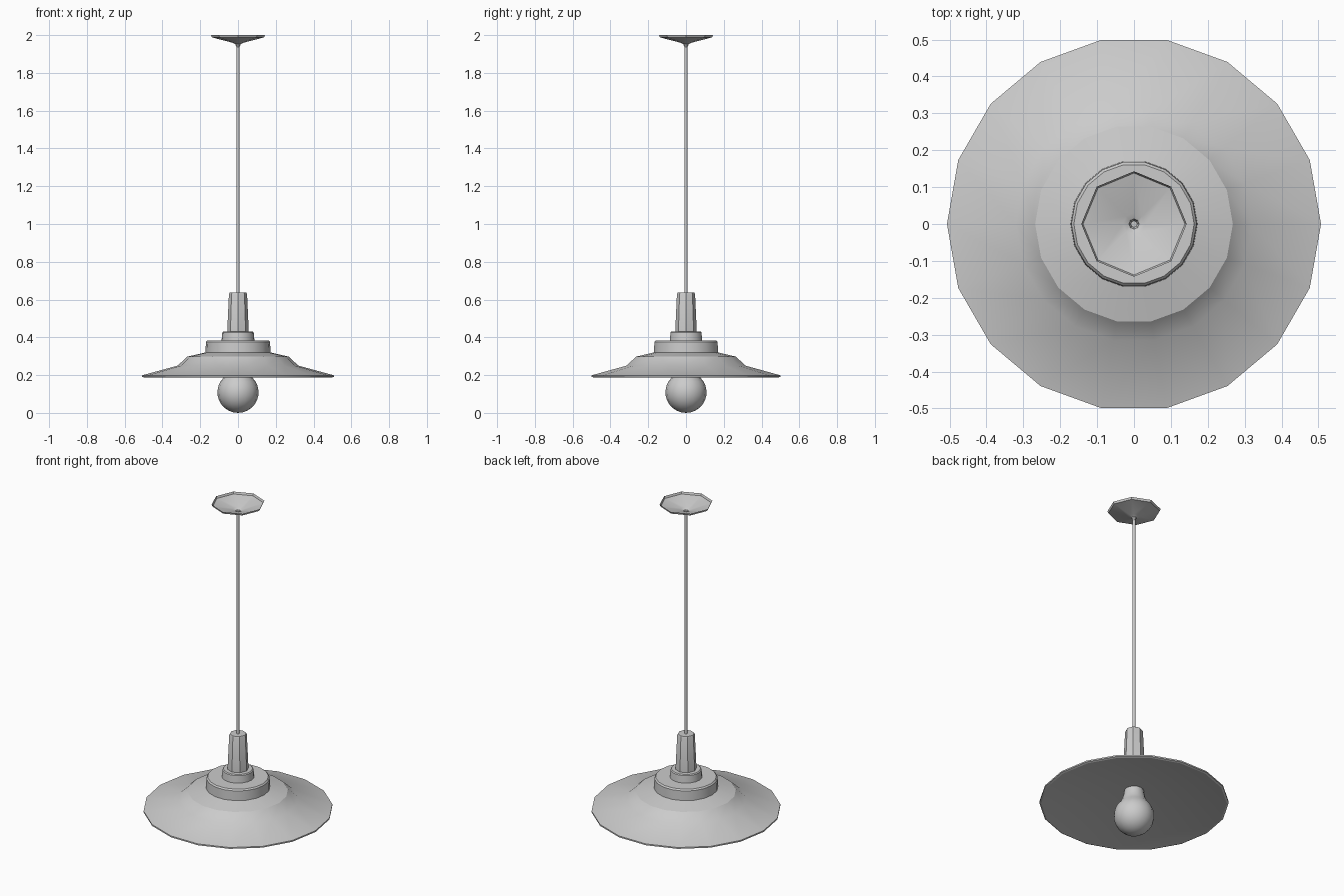
import bpy, bmesh, math

if "Cube" in bpy.data.objects:
    bpy.data.objects.remove(bpy.data.objects["Cube"])


def lathe(name, profile, sides, angle=30, flip=False):
    """Revolve (radius, z) points around z; radius 0 makes a pole."""
    bm = bmesh.new()
    rings = []
    for r, z in profile:
        if r == 0:
            rings.append([bm.verts.new((0, 0, z))] * sides)
        else:
            rings.append([bm.verts.new((r * math.cos(math.tau * i / sides),
                                        r * math.sin(math.tau * i / sides), z))
                          for i in range(sides)])
    for a, b in zip(rings, rings[1:]):
        for i in range(sides):
            j = (i + 1) % sides
            quad = list(dict.fromkeys((a[i], a[j], b[j], b[i])))
            bm.faces.new(quad)
    if flip:
        bmesh.ops.reverse_faces(bm, faces=bm.faces[:])
    mesh = bpy.data.meshes.new(name)
    bm.to_mesh(mesh)
    bm.free()
    obj = bpy.data.objects.new(name, mesh)
    bpy.context.collection.objects.link(obj)
    bpy.ops.object.select_all(action='DESELECT')
    bpy.context.view_layer.objects.active = obj
    obj.select_set(True)
    bpy.ops.object.shade_smooth_by_angle(angle=math.radians(angle))
    return obj


# Wide stepped shade: shallow underside, thin rim, sloped steps, collar
lathe("shade", [(0, 0.275), (0.497, 0.187), (0.507, 0.191), (0.507, 0.199),
                (0.32, 0.25), (0.268, 0.298), (0.172, 0.32),
                (0.17, 0.376), (0.163, 0.384), (0, 0.384)], 18)

# Small step on top of the collar
lathe("shade_cap", [(0.087, 0.384), (0.083, 0.426), (0.078, 0.431), (0, 0.431)], 18)

# Tapered socket housing
lathe("socket", [(0.057, 0.43), (0.048, 0.63), (0.044, 0.638), (0, 0.638)], 8)

# Round bulb with a tapering neck into the shade
R = 0.109
bulb = [(0, 0)]
for k in range(1, 11):
    t = math.radians(13.5 * k)
    bulb.append((R * math.sin(t), R - R * math.cos(t)))
bulb += [(0.064, 0.21), (0.057, 0.235), (0.05, 0.28)]
lathe("bulb", bulb, 16, 40)

# Cord and open ceiling canopy
lathe("cord", [(0.008, 0.63), (0.008, 1.95)], 8, 50)
lathe("canopy", [(0.008, 1.935), (0.014, 1.952), (0.03, 1.96),
                 (0.138, 1.988), (0.143, 2.0)], 8)
